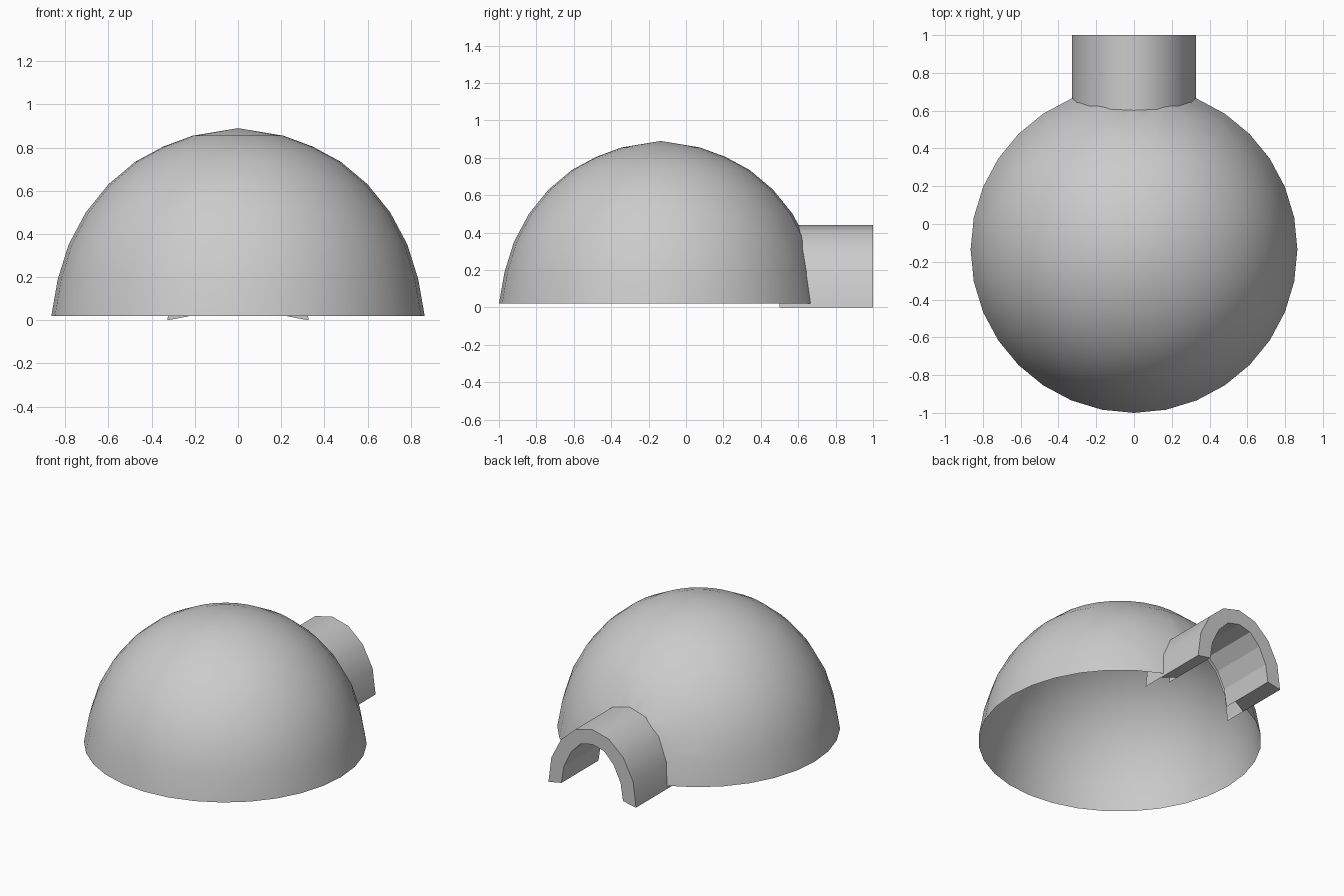
import bpy, bmesh
from math import sin, cos, pi
from mathutils import Vector

if "Cube" in bpy.data.objects:
    bpy.data.objects.remove(bpy.data.objects["Cube"])

DOME_Y = -0.135
DOME = [(0.865, 0.02), (0.835, 0.19), (0.785, 0.35), (0.705, 0.50),
        (0.60, 0.63), (0.475, 0.735), (0.345, 0.805), (0.21, 0.855)]
OUTER = [(0.327, 0.0), (0.305, 0.17), (0.232, 0.312), (0.125, 0.407), (0, 0.44)]
INNER = [(0.23, 0.018), (0.212, 0.135), (0.16, 0.243), (0.088, 0.318), (0, 0.34)]


def arch(half):
    """Mirror half an arch profile into the full arch, right to left."""
    return half + [(-x, z) for x, z in reversed(half[:-1])]


def finish(bm, name):
    mesh = bpy.data.meshes.new(name)
    bm.to_mesh(mesh)
    bm.free()
    obj = bpy.data.objects.new(name, mesh)
    bpy.context.collection.objects.link(obj)
    return obj


# Dome: open single-walled shell with a shallow pointed cap
bm = bmesh.new()
N = 32
rings = [[bm.verts.new((r * cos(2 * pi * i / N), DOME_Y + r * sin(2 * pi * i / N), z))
          for i in range(N)] for r, z in DOME]
for a, b in zip(rings, rings[1:]):
    for i in range(N):
        j = (i + 1) % N
        bm.faces.new((a[i], a[j], b[j], b[i]))
tip = bm.verts.new((0, DOME_Y, 0.89))
for i in range(N):
    bm.faces.new((rings[-1][i], rings[-1][(i + 1) % N], tip))

# Doorway cut through the dome along the inner arch
door = arch(INNER)
planes = []
for (x0, z0), (x1, z1) in zip(door, door[1:]):
    planes.append((Vector((x0, 0, z0)), Vector((z1 - z0, 0, x0 - x1)).normalized()))


def near_door(f):
    c = f.calc_center_median()
    return c.y > 0.35 and abs(c.x) < 0.4 and c.z < 0.5


for co, no in planes:
    faces = [f for f in bm.faces if near_door(f)]
    edges = {e for f in faces for e in f.edges}
    verts = {v for f in faces for v in f.verts}
    bmesh.ops.bisect_plane(bm, geom=list(verts) + list(edges) + faces,
                           dist=1e-5, plane_co=co, plane_no=no)
hole = [f for f in bm.faces if near_door(f) and
        all((f.calc_center_median() - co).dot(no) < 0 for co, no in planes)]
bmesh.ops.delete(bm, geom=hole, context='FACES')
for f in bm.faces:
    f.smooth = True
finish(bm, "dome")

# Entrance tunnel: outer skin, shorter inner skin, front rim and feet
bm = bmesh.new()


def row(profile, y):
    return [bm.verts.new((x, y, z)) for x, z in profile]


def bridge(a, b, smooth=False):
    for i in range(len(a) - 1):
        bm.faces.new((a[i], a[i + 1], b[i + 1], b[i])).smooth = smooth


out_front, out_back = row(arch(OUTER), 1.0), row(arch(OUTER), 0.5)
in_front, in_back = row(arch(INNER), 1.0), row(arch(INNER), 0.605)
bridge(out_front, out_back, True)
bridge(in_back, in_front)
rim_out, rim_in = row(arch(OUTER), 1.0), row(arch(INNER), 1.0)
bridge(rim_in, rim_out)
for s in (1, -1):
    foot = [bm.verts.new(p) for p in ((s * 0.327, 1, 0), (s * 0.23, 1, 0.018),
                                      (s * 0.23, 0.69, 0.018), (s * 0.327, 0.65, 0))]
    bm.faces.new(foot if s > 0 else foot[::-1])
finish(bm, "entrance_tunnel")
